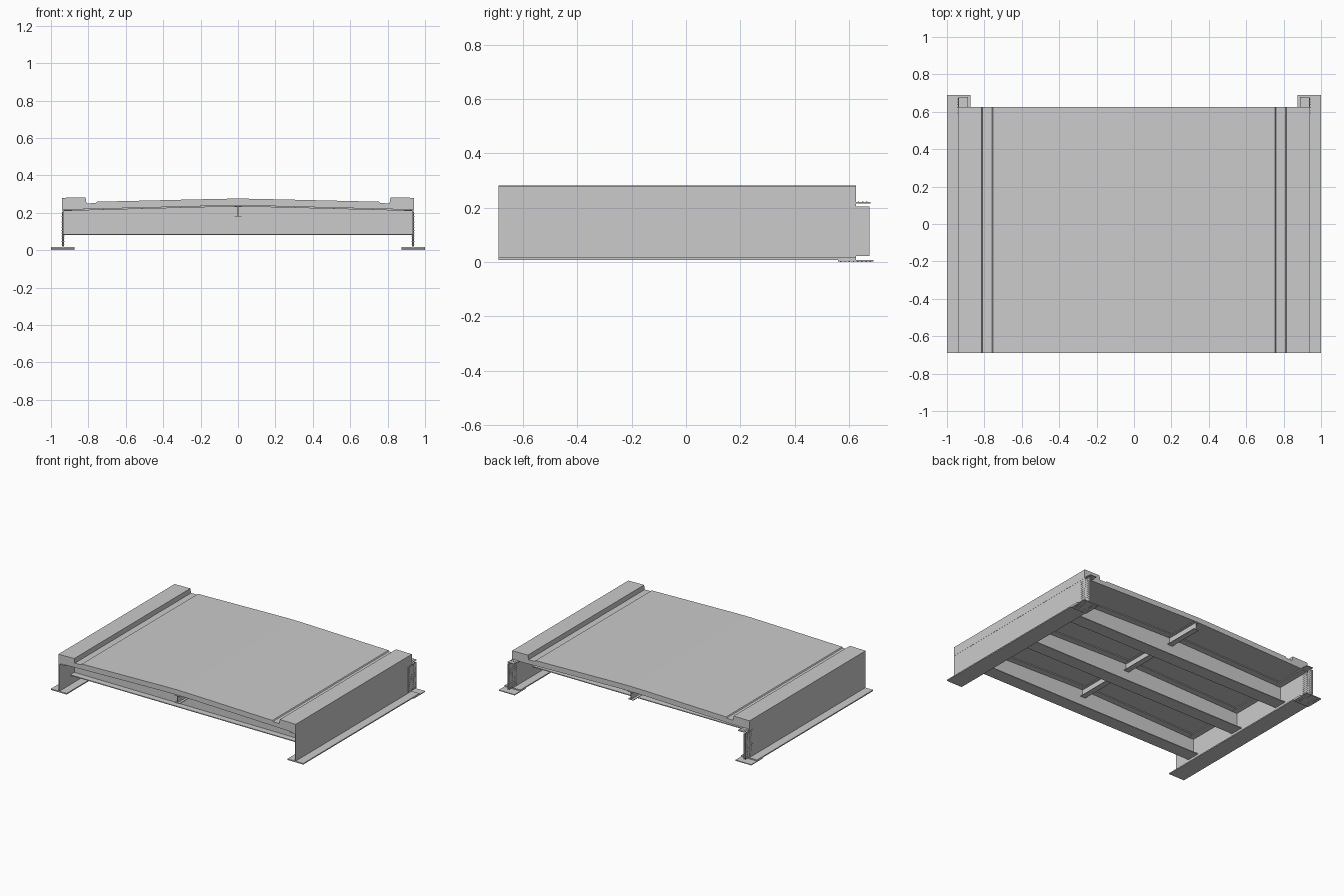
import bpy, bmesh
from mathutils import Matrix, Vector

if "Cube" in bpy.data.objects:
    bpy.data.objects.remove(bpy.data.objects["Cube"])

Y0, Y1 = -0.69, 0.625            # front and back end of the span


def finish(name, bm):
    bmesh.ops.recalc_face_normals(bm, faces=bm.faces)
    me = bpy.data.meshes.new(name)
    bm.to_mesh(me)
    bm.free()
    ob = bpy.data.objects.new(name, me)
    bpy.context.collection.objects.link(ob)
    return ob


def prism(name, pts, y0, y1):
    """Extrude an x-z outline along y."""
    bm = bmesh.new()
    face = bm.faces.new([bm.verts.new((x, y0, z)) for x, z in pts])
    ext = bmesh.ops.extrude_face_region(bm, geom=[face])
    verts = [v for v in ext["geom"] if isinstance(v, bmesh.types.BMVert)]
    bmesh.ops.translate(bm, vec=(0, y1 - y0, 0), verts=verts)
    return finish(name, bm)


def box(name, x0, x1, y0, y1, z0, z1):
    return prism(name, [(x0, z0), (x1, z0), (x1, z1), (x0, z1)], y0, y1)


def bolts(name, centres, axis):
    bm = bmesh.new()
    rot = Vector((0, 0, 1)).rotation_difference(Vector(axis)).to_matrix().to_4x4()
    for c in centres:
        bmesh.ops.create_cone(bm, cap_ends=True, segments=6, radius1=0.0025,
                              radius2=0.0025, depth=0.003,
                              matrix=Matrix.Translation(c) @ rot)
    return finish(name, bm)


def mirrored(ob):
    m = ob.modifiers.new("Mirror", "MIRROR")
    m.use_axis = (True, False, False)
    return ob


def both_sides(half):
    """Complete a left-to-centre line with its mirror image."""
    return half + [(-x, z) for x, z in reversed(half) if x != 0]


# Cambered concrete deck with kerbs and gutters
top = both_sides([(-0.94, 0.28), (-0.815, 0.282), (-0.81, 0.25), (-0.76, 0.252),
                  (-0.755, 0.259), (-0.12, 0.274), (0, 0.276)])
camber = both_sides([(-0.94, 0.216), (-0.12, 0.237), (0, 0.239)])
prism("deck_slab", top + camber[::-1], Y0, Y1)

# Cross beams: web, bottom flange and cambered top flange
for i in range(3):
    y = -0.5175 + i * 0.4375
    tf = [(x * 0.993, z - 0.006) for x, z in camber]
    prism(f"cross_beam_web_{i}", [(-0.934, 0.087), (0.934, 0.087)] + tf[::-1],
          y - 0.003, y + 0.003)
    prism(f"cross_beam_top_flange_{i}",
          tf + [(x, z + 0.006) for x, z in tf[::-1]], y - 0.0475, y + 0.0475)
    box(f"cross_beam_bottom_flange_{i}", -0.934, 0.934,
        y - 0.0475, y + 0.0475, 0.081, 0.087)

# Central stringer under the deck
box("stringer_web", -0.002, 0.002, Y0, Y1, 0.182, 0.236)
box("stringer_bottom_flange", -0.02, 0.02, Y0, Y1, 0.179, 0.183)
box("stringer_top_flange", -0.02, 0.02, Y0, Y1, 0.232, 0.236)

# Edge girders
mirrored(box("girder_web", 0.933, 0.939, Y0, Y1, 0.012, 0.216))
mirrored(box("girder_bottom_flange", 0.875, 1.0, Y0, Y1, 0.008, 0.016))
mirrored(box("girder_top_flange", 0.887, 0.939, Y0, Y1, 0.21, 0.216))

# Splice plates projecting from the back end
mirrored(box("outer_web_splice", 0.939, 0.942, 0.585, 0.675, 0.022, 0.205))
mirrored(box("inner_web_splice", 0.930, 0.933, 0.585, 0.675, 0.022, 0.205))
mirrored(box("bottom_splice", 0.875, 1.0, 0.56, 0.69, 0.002, 0.008))
mirrored(box("top_splice", 0.887, 0.939, 0.56, 0.68, 0.216, 0.221))

# Bolt rows on the splice plates
ys = [0.593 + i * 0.015 for i in range(6)]
zs = [0.032 + i * 0.0148 for i in range(12)]
for name, x in (("outer_web_bolts", 0.9425), ("inner_web_bolts", 0.9295)):
    mirrored(bolts(name, [(x, y, z) for y in ys for z in zs], (1, 0, 0)))
fys = [0.57 + i * 0.0155 for i in range(8)]
fxs = [0.885, 0.9, 0.915, 0.96, 0.975, 0.99]
mirrored(bolts("bottom_splice_bolts", [(x, y, 0.0015) for x in fxs for y in fys],
               (0, 0, 1)))
mirrored(bolts("top_splice_bolts", [(x, y, 0.222) for x in (0.897, 0.912, 0.927)
                                    for y in (0.635, 0.65, 0.665)], (0, 0, 1)))
